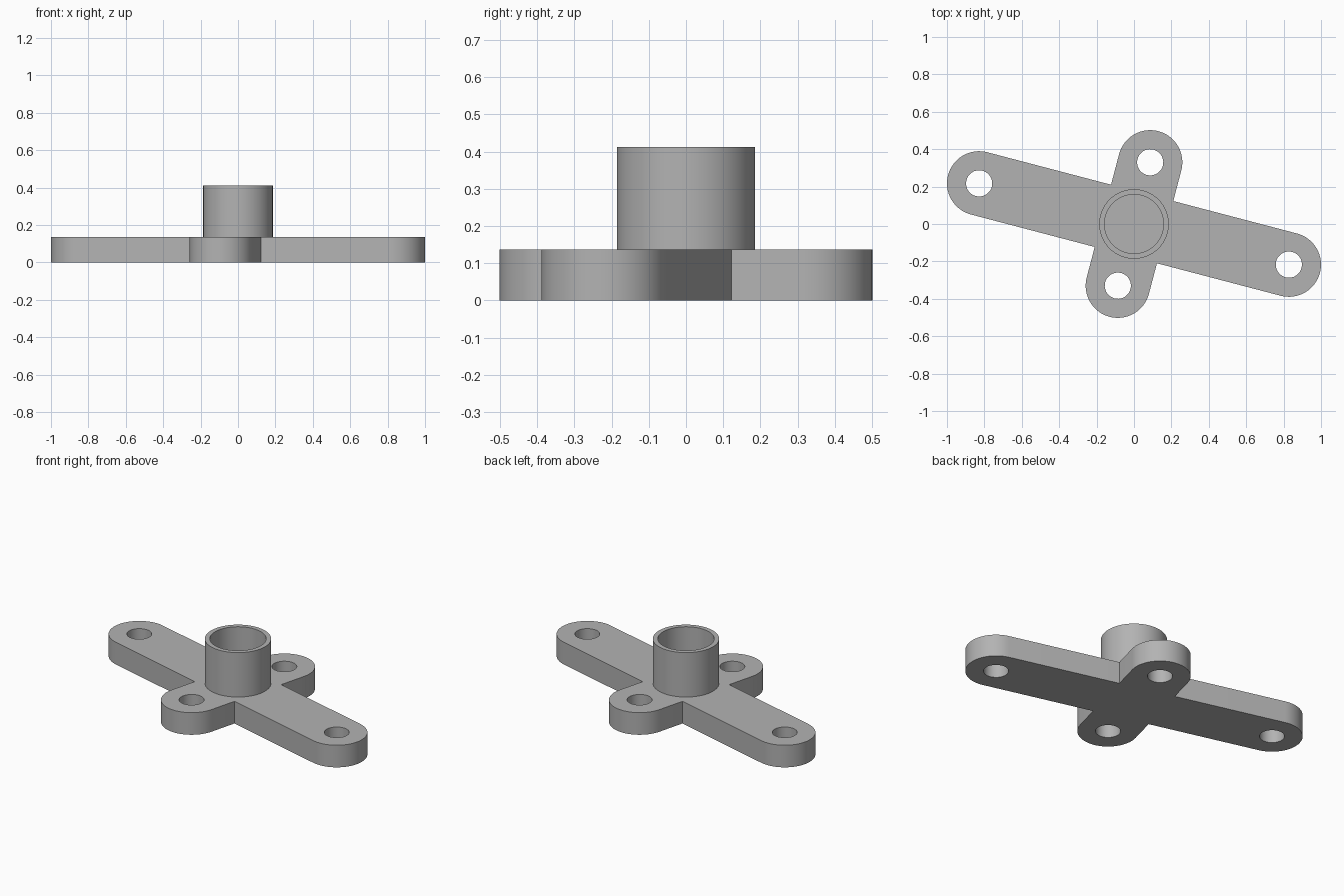
import bpy, bmesh
from math import sin, cos, pi, radians
from mathutils import Matrix, Vector

if "Cube" in bpy.data.objects:
    bpy.data.objects.remove(bpy.data.objects["Cube"])

ARM_R, HOLE_R = 0.172, 0.07          # arm half width, bolt hole radius
REACH = (0.856, 0.341) * 2           # hole distance along each of four arms
PLATE_H, TOP = 0.137, 0.412
TUBE_OUT, TUBE_IN = 0.186, 0.158
TURN = Matrix.Rotation(radians(-14.7), 4, 'Z')

grey = bpy.data.materials.new("grey metal")
grey.use_nodes = True
colour = (0.45, 0.45, 0.45, 1)
grey.diffuse_color = colour
grey.node_tree.nodes["Principled BSDF"].inputs["Base Color"].default_value = colour


def finish(bm, name):
    bmesh.ops.recalc_face_normals(bm, faces=bm.faces)
    mesh = bpy.data.meshes.new(name)
    bm.to_mesh(mesh)
    bm.free()
    mesh.materials.append(grey)
    obj = bpy.data.objects.new(name, mesh)
    bpy.context.collection.objects.link(obj)
    bpy.ops.object.select_all(action='DESELECT')
    obj.select_set(True)
    bpy.context.view_layer.objects.active = obj
    bpy.ops.object.shade_smooth_by_angle(angle=radians(30))
    return obj


def arc(centre, radius, start, sweep, steps):
    return [centre + Vector((cos(start + sweep * i / steps),
                             sin(start + sweep * i / steps), 0)) * radius
            for i in range(steps + 1)]


def add_loop(bm, points):
    verts = [bm.verts.new(TURN @ p) for p in points]
    return [bm.edges.new((v, verts[i - 1])) for i, v in enumerate(verts)]


# Cross-shaped plate: four rounded arms with a bolt hole in each
bm = bmesh.new()
outline, edges = [], []
for i, reach in enumerate(REACH):
    a = i * pi / 2
    centre = Vector((cos(a), sin(a), 0)) * reach
    outline += arc(centre, ARM_R, a - pi / 2, pi, 32)
    outline.append(Vector((cos(a + pi / 4), sin(a + pi / 4), 0)) * ARM_R * 2 ** 0.5)
    edges += add_loop(bm, arc(centre, HOLE_R, 0, 2 * pi, 40)[:-1])
edges += add_loop(bm, outline)
bmesh.ops.triangle_fill(bm, use_beauty=True, edges=edges, normal=(0, 0, 1))
solid = bmesh.ops.extrude_face_region(bm, geom=bm.faces[:], use_keep_orig=True)
bmesh.ops.translate(bm, vec=(0, 0, PLATE_H),
                    verts=[g for g in solid["geom"] if isinstance(g, bmesh.types.BMVert)])
finish(bm, "mounting_plate")

# Open socket tube standing on the plate
bm = bmesh.new()
profile = [(TUBE_OUT, PLATE_H), (TUBE_OUT, TOP), (TUBE_IN, TOP), (TUBE_IN, PLATE_H)]
verts = [bm.verts.new((r, 0, z)) for r, z in profile]
rim = [bm.edges.new(pair) for pair in zip(verts, verts[1:])]
bmesh.ops.spin(bm, geom=verts + rim, cent=(0, 0, 0), axis=(0, 0, 1),
               angle=2 * pi, steps=64, use_merge=True)
bmesh.ops.remove_doubles(bm, verts=bm.verts, dist=0.0001)
tube = finish(bm, "socket_tube")
if tube.data.polygons[0].normal.dot(tube.data.polygons[0].center) < 0 \
        and tube.data.polygons[0].center.xy.length > TUBE_IN + 0.02:
    tube.data.flip_normals()
